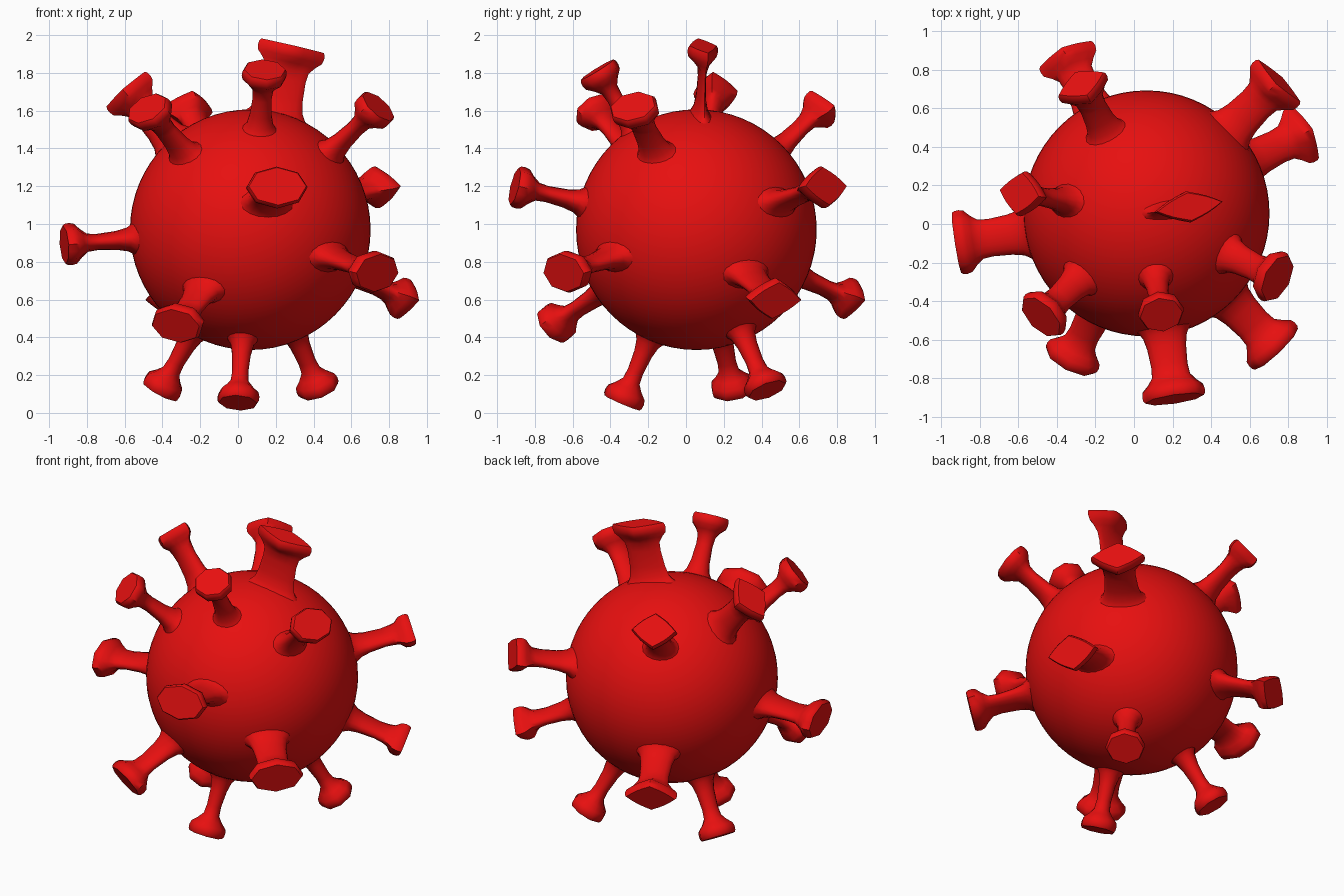
import bpy, bmesh, math
from mathutils import Vector

cube = bpy.data.objects.get("Cube")
if cube:
    bpy.data.objects.remove(cube, do_unlink=True)

CENTRE = Vector((0.065, 0.055, 0.97))
RADIUS = 0.637
SIDES = 16

red = bpy.data.materials.new("bright_red")
red.use_nodes = True
colour = (0.8, 0.005, 0.005, 1)
red.diffuse_color = colour
red.node_tree.nodes["Principled BSDF"].inputs["Base Color"].default_value = colour


def finish(bm, name):
    """Turn the bmesh into a smooth shaded red object."""
    bmesh.ops.recalc_face_normals(bm, faces=bm.faces)
    mesh = bpy.data.meshes.new(name)
    bm.to_mesh(mesh)
    bm.free()
    mesh.materials.append(red)
    obj = bpy.data.objects.new(name, mesh)
    bpy.context.collection.objects.link(obj)
    bpy.ops.object.select_all(action="DESELECT")
    obj.select_set(True)
    bpy.context.view_layer.objects.active = obj
    bpy.ops.object.shade_smooth_by_angle(angle=math.radians(50))


# Spike outline: distance from the body centre, half thickness, is it cap
PROFILE = [
    (0.59, 0.125, False), (0.625, 0.085, False), (0.66, 0.063, False),
    (0.72, 0.050, False), (0.82, 0.043, False), (0.875, 0.048, False),
    (0.91, 0.075, True), (0.94, 0.106, True), (0.965, 0.112, True),
    (0.988, 0.110, True), (1.0, 0.102, True),
]


def cap_factor(k, notch):
    """Octagon outline, with the diagonal corners pulled in by notch."""
    if k % 4 == 0:
        return 1.0
    if k % 4 == 2:
        return notch
    return (1 + notch) / 2 * math.cos(math.pi / 8)


def add_spike(name, tip, lobed, across=None, along=None):
    """Flared stem with a flat cap; across is level, along runs up the body."""
    out = (Vector(tip) - CENTRE).normalized()
    level = Vector((0, 0, 1)).cross(out).normalized()
    rise = out.cross(level)
    if across is None:
        across = max(0, 0.055 - 0.065 * out.z ** 2)
    along = along or 0
    notch = 0.78 if lobed else 1.0
    bm = bmesh.new()
    rings = []
    for dist, half, is_cap in PROFILE:
        ring = []
        for k in range(SIDES):
            a = math.tau * k / SIDES
            f = cap_factor(k, notch) if is_cap else 1.0
            u = math.cos(a) * (half + across) * f
            v = math.sin(a) * (half + along) * f
            ring.append(bm.verts.new(CENTRE + out * dist + level * u + rise * v))
        rings.append(ring)
    for low, high in zip(rings, rings[1:]):
        for k in range(SIDES):
            n = (k + 1) % SIDES
            bm.faces.new((low[k], low[n], high[n], high[k]))
    bm.faces.new(rings[-1])
    bm.faces.new(rings[0][::-1])
    finish(bm, name)


# Round body
bm = bmesh.new()
bmesh.ops.create_uvsphere(bm, u_segments=64, v_segments=32, radius=RADIUS)
bmesh.ops.translate(bm, verts=bm.verts, vec=CENTRE)
finish(bm, "body")

# Plain capped spikes
plain = [
    (0.14, -0.46, 1.80), (0.74, -0.28, 1.62), (0.21, -0.91, 1.20),
    (-0.48, -0.48, 1.61), (-0.93, -0.10, 0.89), (0.74, -0.65, 0.74),
    (-0.33, -0.71, 0.46), (-0.41, 0.25, 0.12), (0, -0.34, 0.05),
    (0.43, 0.43, 0.12),
]
for i, tip in enumerate(plain):
    add_spike(f"plain_spike_{i + 1}", tip, False)

# Spikes with lobed caps
lobed = [(0.75, 0.74, 1.20), (-0.28, 0.74, 1.64),
         (0.88, 0.47, 0.60), (-0.35, 0.87, 0.60)]
for i, tip in enumerate(lobed):
    add_spike(f"lobed_spike_{i + 1}", tip, True)

# Spikes stretched up the body
add_spike("upper_right_spike", (-0.60, 0.16, 1.72), True, 0.005, 0.035)
add_spike("top_spike", (0.29, 0.09, 1.95), True, -0.03, 0.07)
